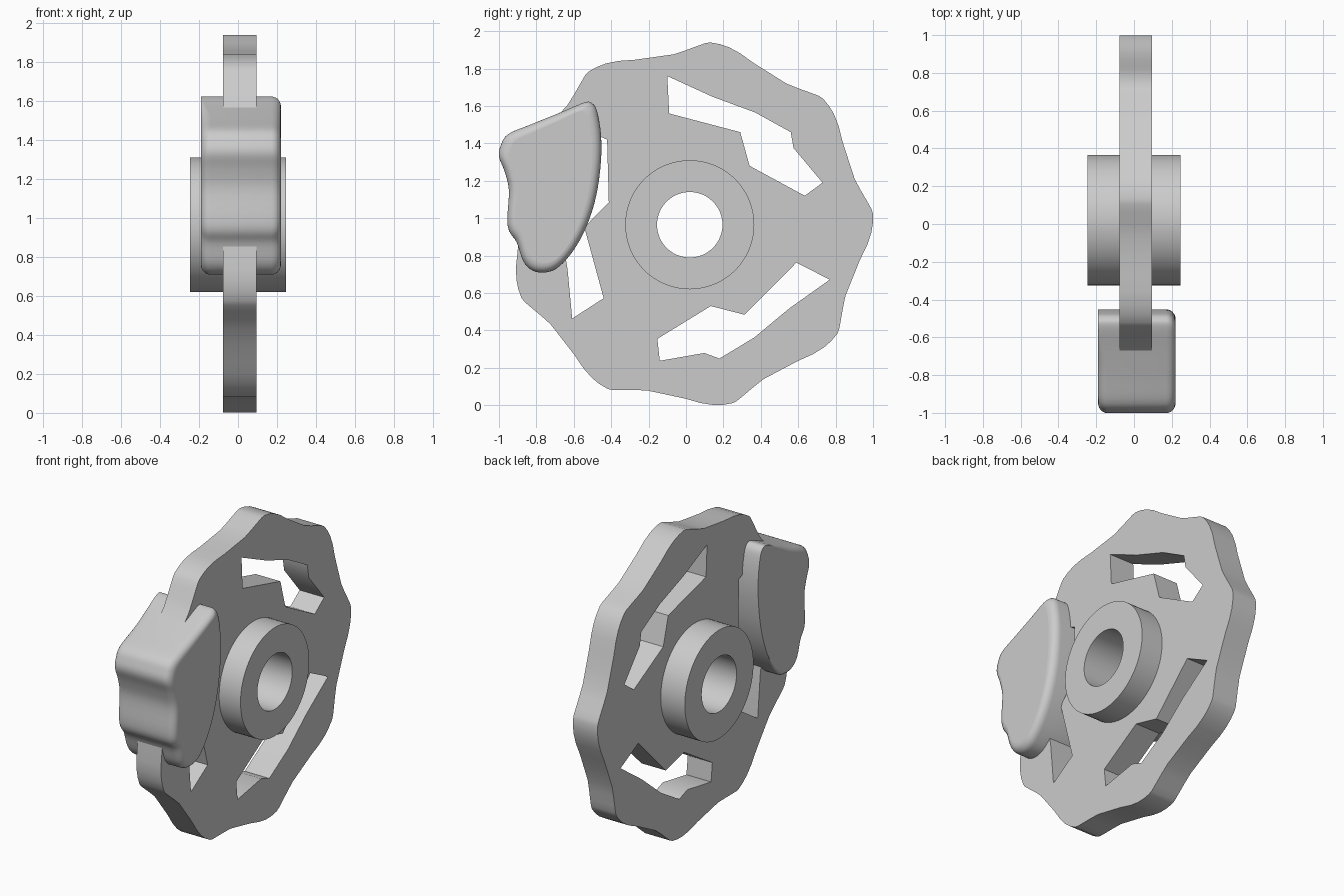
import bpy
import bmesh
from math import sin, cos, radians, pi
from mathutils import Vector, Matrix

cube = bpy.data.objects.get("Cube")
if cube:
    bpy.data.objects.remove(cube)

CENTRE = Vector((0.02, 0.965))      # axle position in (y, z)

grey = bpy.data.materials.new("plain_grey")
grey.use_nodes = True
colour = (0.6, 0.6, 0.6, 1)
grey.diffuse_color = colour
grey.node_tree.nodes["Principled BSDF"].inputs["Base Color"].default_value = colour


def finish(name, bm):
    """Turn the bmesh into a shaded object with flat large caps."""
    bmesh.ops.recalc_face_normals(bm, faces=bm.faces)
    mesh = bpy.data.meshes.new(name)
    bm.to_mesh(mesh)
    bm.free()
    obj = bpy.data.objects.new(name, mesh)
    bpy.context.collection.objects.link(obj)
    mesh.materials.append(grey)
    bpy.ops.object.select_all(action='DESELECT')
    obj.select_set(True)
    bpy.context.view_layer.objects.active = obj
    bpy.ops.object.shade_smooth_by_angle(angle=radians(30))
    for poly in mesh.polygons:
        if len(poly.vertices) > 50:
            poly.use_smooth = False
    return obj


def plate(name, loops, x0, x1):
    """Extrude an outline with holes, given in (y, z), from x0 to x1."""
    bm = bmesh.new()
    for loop in loops:
        verts = [bm.verts.new((x0, y, z)) for y, z in loop]
        for a, b in zip(verts, verts[1:] + verts[:1]):
            bm.edges.new((a, b))
    bmesh.ops.triangle_fill(bm, use_beauty=True, edges=bm.edges[:])
    result = bmesh.ops.extrude_face_region(bm, geom=bm.faces[:], use_keep_orig=True)
    moved = [g for g in result["geom"] if isinstance(g, bmesh.types.BMVert)]
    bmesh.ops.translate(bm, verts=moved, vec=(x1 - x0, 0, 0))
    return finish(name, bm)


def polar(radius, degrees):
    a = radians(degrees)
    return CENTRE + radius * Vector((cos(a), sin(a)))


def circle(radius, count=72):
    return [polar(radius, 360 * i / count) for i in range(count)]


def smooth_loop(points, steps=4):
    """Closed Catmull-Rom curve through the points."""
    pts = [Vector(p) for p in points]
    n, out = len(pts), []
    for i in range(n):
        a, b, c, d = (pts[(i + k) % n] for k in (-1, 0, 1, 2))
        for s in range(steps):
            t = s / steps
            out.append(0.5 * (2 * b + (c - a) * t + (2 * a - 5 * b + 4 * c - d) * t * t
                              + (3 * b - a - 3 * c + d) * t ** 3))
    return out


# Wavy rim: one lobe of (angle past the corner, radius), repeated nine times
lobe = [(0, 0.981), (3, 0.979), (6, 0.972), (10, 0.955), (15, 0.93), (21, 0.917),
        (28, 0.915), (32, 0.932), (36, 0.957), (38.5, 0.975)]
rim = [polar(r, 83.5 - 40 * k - a) for k in range(9) for a, r in lobe]

# Angular window, repeated three times round the axle
window = [(-0.1, 1.76), (0.14, 1.65), (0.37, 1.565), (0.56, 1.46), (0.575, 1.375),
          (0.73, 1.19), (0.635, 1.12), (0.34, 1.28), (0.29, 1.46), (-0.09, 1.56)]
windows = []
for k in range(3):
    turn = Matrix.Rotation(k * 2 * pi / 3, 2)
    windows.append([CENTRE + turn @ (Vector(p) - CENTRE) for p in window])

# The disc's own bore is hidden inside the hub
plate("disc", [rim, circle(0.26)] + windows, -0.078, 0.095)
plate("hub", [circle(0.345), circle(0.175)], -0.247, 0.245)

# Caliper: stacked outlines, rounded on both sides but sharp at the inner -x edge
outline = smooth_loop([
    (-0.54, 1.62), (-0.66, 1.57), (-0.82, 1.505), (-0.95, 1.45), (-0.99, 1.39),
    (-1.0, 1.33), (-0.97, 1.25), (-0.947, 1.15), (-0.955, 1.0), (-0.945, 0.93),
    (-0.905, 0.87), (-0.87, 0.77), (-0.82, 0.72), (-0.75, 0.71), (-0.68, 0.74),
    (-0.6, 0.83), (-0.53, 0.96), (-0.48, 1.12), (-0.455, 1.3), (-0.455, 1.45),
    (-0.475, 1.57), (-0.5, 1.613)])
RADIUS, STEPS = 0.05, 6
middle, half = Vector((-0.72, 1.17)), (0.27, 0.455)


def caliper_ring(bm, x_face, side, angle):
    ring = []
    for p in outline:
        r = RADIUS
        if side < 0:
            r *= min(1, max(0, (-0.55 - p.x) / 0.2))
        inset = r * (1 - cos(angle))
        offset = p - middle
        y = middle.x + offset.x * (1 - inset / half[0])
        z = middle.y + offset.y * (1 - inset / half[1])
        ring.append(bm.verts.new((x_face - side * r * (1 - sin(angle)), y, z)))
    return ring


bm = bmesh.new()
angles = [pi / 2 * i / STEPS for i in range(STEPS + 1)]
rings = [caliper_ring(bm, -0.19, -1, a) for a in reversed(angles)]
rings += [caliper_ring(bm, 0.22, 1, a) for a in angles]
for low, high in zip(rings, rings[1:]):
    for i in range(len(low)):
        j = (i + 1) % len(low)
        bm.faces.new((low[i], low[j], high[j], high[i]))
bm.faces.new(rings[0])
bm.faces.new(rings[-1])
bmesh.ops.remove_doubles(bm, verts=bm.verts[:], dist=0.0002)
finish("caliper", bm)
